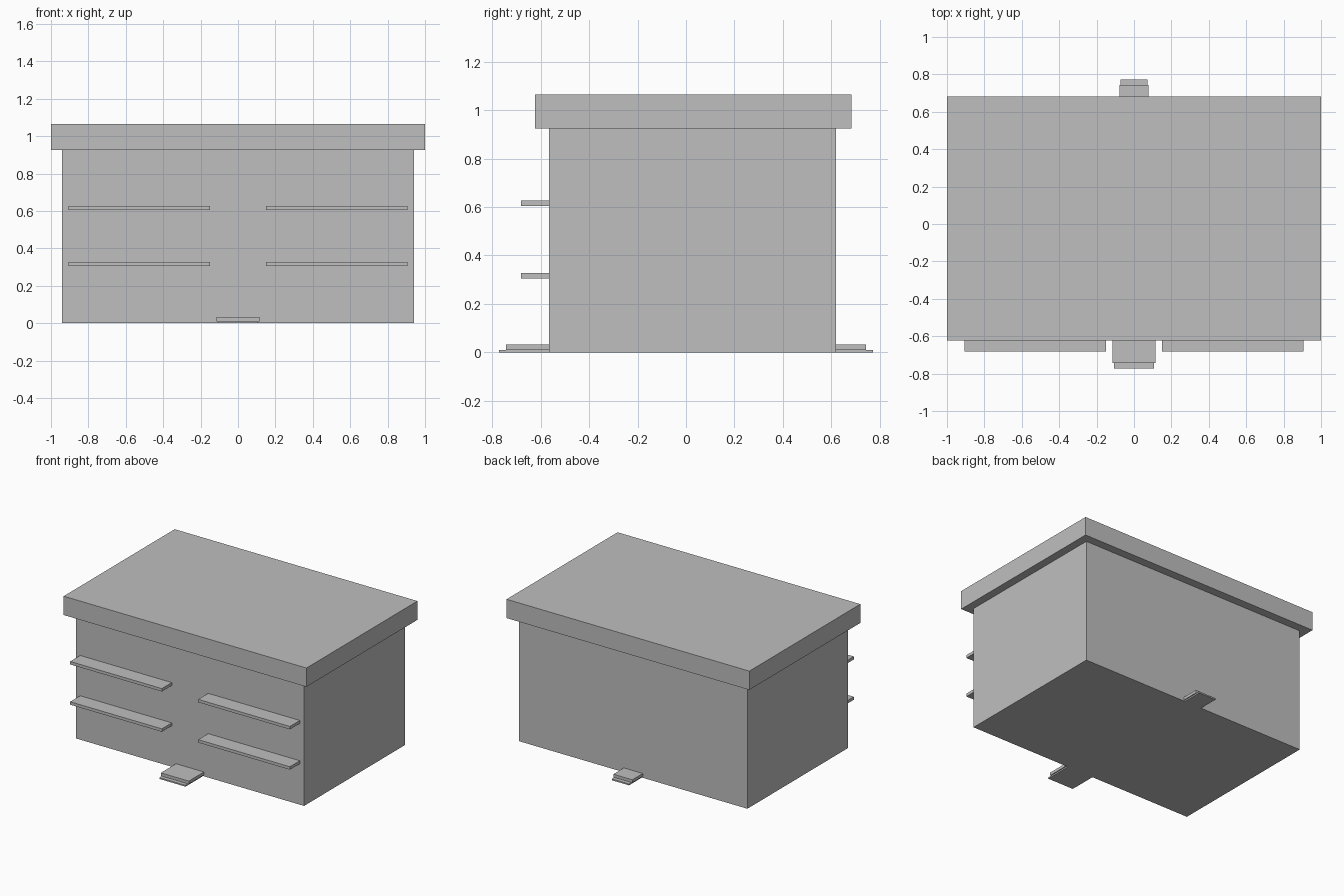
import bpy
import bmesh
from mathutils import Vector

cube = bpy.data.objects.get("Cube")
if cube:
    bpy.data.objects.remove(cube, do_unlink=True)

# Single plain grey finish
GREY = (0.52, 0.52, 0.52, 1.0)
grey = bpy.data.materials.new("plain grey")
grey.use_nodes = True
grey.diffuse_color = GREY
grey.node_tree.nodes["Principled BSDF"].inputs["Base Color"].default_value = GREY


def box(name, x, y, z):
    """Box spanning the (low, high) range on each axis."""
    bm = bmesh.new()
    bmesh.ops.create_cube(bm, size=1)
    low, high = (Vector(c) for c in zip(x, y, z))
    for v in bm.verts:
        v.co = (low + high) / 2 + v.co * (high - low)
    mesh = bpy.data.meshes.new(name)
    bm.to_mesh(mesh)
    bm.free()
    mesh.materials.append(grey)
    obj = bpy.data.objects.new(name, mesh)
    bpy.context.collection.objects.link(obj)
    return obj


FRONT, BACK, EAVES = -0.565, 0.62, 0.925

# Main block and overhanging flat roof
box("building_body", (-0.94, 0.94), (FRONT, BACK), (0, EAVES))
box("flat_roof", (-1, 1), (-0.623, 0.683), (EAVES, 1.065))

# Two rows of ledges, mirrored across the front
for row, z in (("lower", 0.305), ("upper", 0.605)):
    ledge = box(row + "_ledges", (0.15, 0.905), (-0.682, FRONT), (z, z + 0.022))
    mirror = ledge.modifiers.new("Mirror", 'MIRROR')
    mirror.use_axis[0] = True

# Doorsteps: a wide one at the front, a narrow one at the back
for side, wall, sign, half in (("front", FRONT, -1, 0.115), ("back", BACK, 1, 0.078)):
    for part, reach, w, z in (("base", 0.772, half - 0.007, (0, 0.01)),
                              ("tread", 0.743, half, (0.01, 0.032))):
        y = sorted((wall, sign * reach))
        box(f"{side}_step_{part}", (-w, w), y, z)
